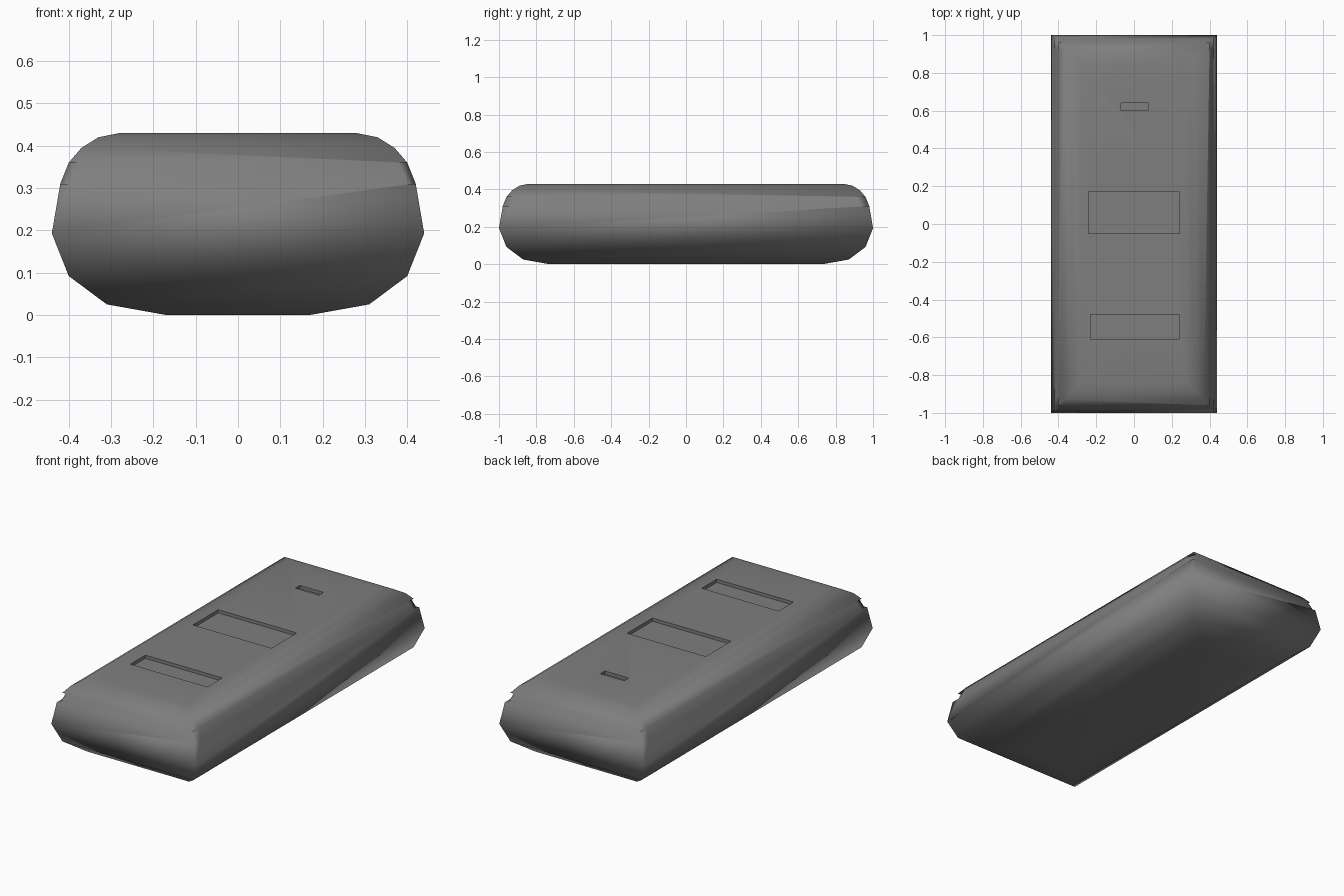
import bpy, bmesh, math

if "Cube" in bpy.data.objects:
    bpy.data.objects.remove(bpy.data.objects["Cube"])

def finish(bm, name):
    bmesh.ops.recalc_face_normals(bm, faces=bm.faces)
    mesh = bpy.data.meshes.new(name)
    bm.to_mesh(mesh)
    bm.free()
    obj = bpy.data.objects.new(name, mesh)
    bpy.context.collection.objects.link(obj)
    return obj

def loft(bm, rings):
    rings = [[bm.verts.new(p) for p in ring] for ring in rings]
    n = len(rings[0])
    for low, high in zip(rings, rings[1:]):
        for i in range(n):
            j = (i + 1) % n
            bm.faces.new((low[i], low[j], high[j], high[i]))
    bm.faces.new(rings[0][::-1])
    bm.faces.new(rings[-1])

# Rounded body: rectangular rings, each (inset from the outline, height)
profile = [(0.27, 0.0), (0.13, 0.025), (0.04, 0.092), (0.0, 0.193), (0.02, 0.31),
           (0.04, 0.36), (0.07, 0.395), (0.11, 0.42), (0.16, 0.43)]
corners = ((-1, -1), (1, -1), (1, 1), (-1, 1))
bm = bmesh.new()
loft(bm, [[(sx * (0.44 - d), sy * (1.0 - d), z) for sx, sy in corners] for d, z in profile])
body = finish(bm, "body")

# Recesses in the top: (x0, x1, y0, y1)
bm = bmesh.new()
for x0, x1, y0, y1 in ((-0.24, 0.24, -0.05, 0.17),      # middle panel
                       (-0.23, 0.24, -0.61, -0.48),     # front panel
                       (-0.07, 0.075, 0.60, 0.64)):     # back slot
    loft(bm, [[(x0, y0, z), (x1, y0, z), (x1, y1, z), (x0, y1, z)] for z in (0.412, 0.5)])
# Small slanted chips at the four corners
for sx, sy in corners:
    loft(bm, [[(sx * (0.39 - s), sy * (1.005 - s), z),
               (sx * (0.43 - s), sy * (0.905 - s), z),
               (sx * 0.5, sy * 1.1, z)] for s, z in ((0.0, 0.31), (0.02, 0.36))])
cutter = finish(bm, "recess_cutter")
cutter.hide_render = True

# Carve, then shade
bpy.context.view_layer.objects.active = body
body.select_set(True)
mod = body.modifiers.new("recesses", "BOOLEAN")
mod.operation = "DIFFERENCE"
mod.solver = "EXACT"
mod.object = cutter
bpy.ops.object.modifier_apply(modifier=mod.name)
bpy.data.objects.remove(cutter)
bpy.ops.object.shade_smooth_by_angle(angle=math.radians(88))

# Dark grey casing
casing = bpy.data.materials.new("dark_casing")
casing.diffuse_color = (0.21, 0.21, 0.21, 1)
casing.use_nodes = True
casing.node_tree.nodes["Principled BSDF"].inputs["Base Color"].default_value = casing.diffuse_color
body.data.materials.clear()
body.data.materials.append(casing)
